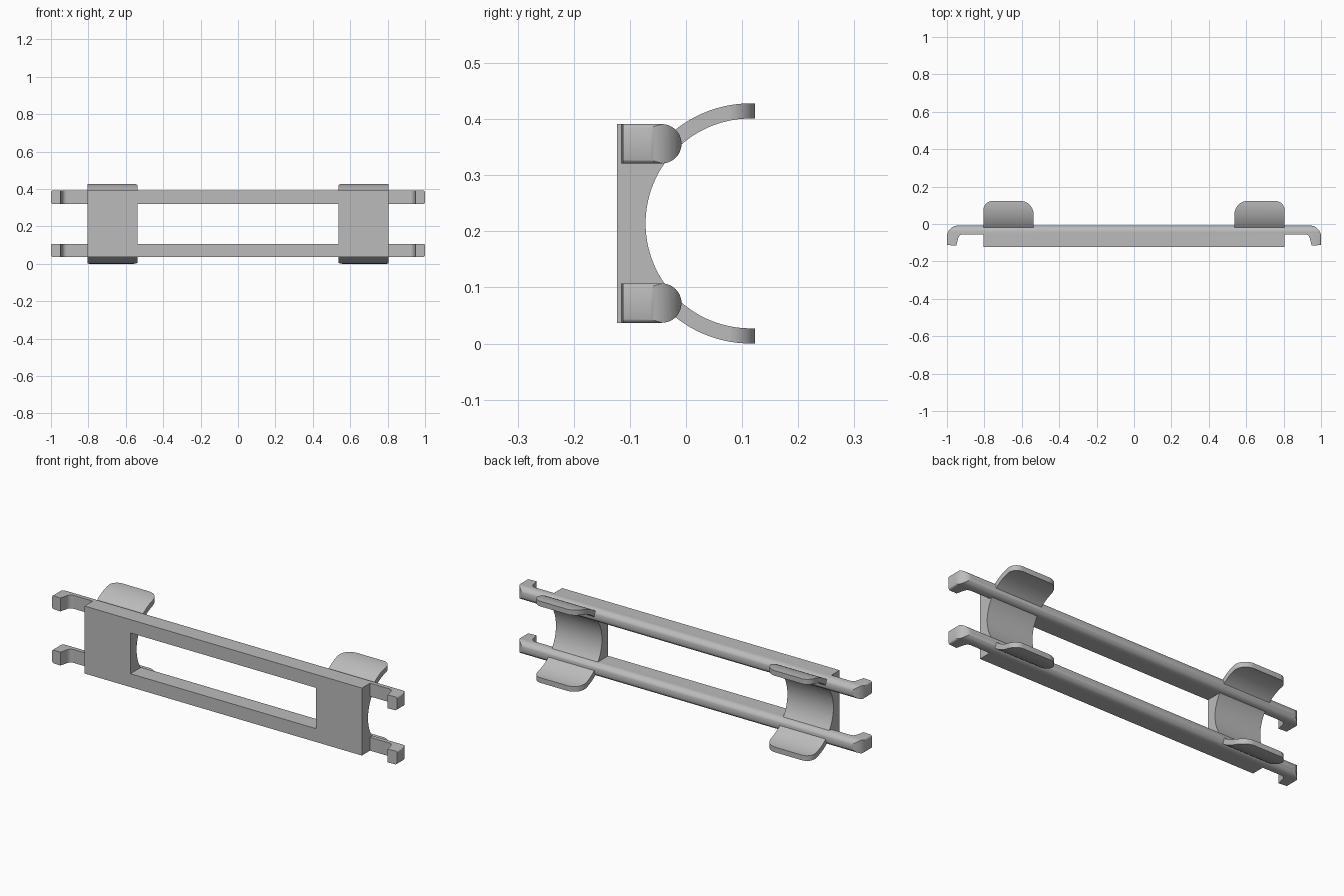
import bpy, bmesh, math
from mathutils import Vector

cube = bpy.data.objects.get("Cube")
if cube:
    bpy.data.objects.remove(cube, do_unlink=True)

grey = bpy.data.materials.new("plain grey")
grey.use_nodes = True
colour = (0.5, 0.5, 0.5, 1)
grey.diffuse_color = colour
grey.node_tree.nodes["Principled BSDF"].inputs["Base Color"].default_value = colour

MID = 0.214            # height of the clip centre line
FRONT, BACK = -0.123, -0.008
RAIL_R = 0.035         # half height of a rail
BODY = 0.805           # half length of the main frame


def arc(cx, cy, r, start, end, steps=16):
    angles = [math.radians(start + (end - start) * i / steps) for i in range(steps + 1)]
    return [(cx + r * math.cos(a), cy + r * math.sin(a)) for a in angles]


def rounded_box(u0, v0, u1, v1, radii):
    """Rectangle outline; radii run from the upper right corner anticlockwise."""
    centres = [(u1, v1, -1, -1), (u0, v1, 1, -1), (u0, v0, 1, 1), (u1, v0, -1, 1)]
    points = []
    for i, ((u, v, su, sv), r) in enumerate(zip(centres, radii)):
        if r:
            points += arc(u + su * r, v + sv * r, r, 90 * i, 90 * i + 90, 10)
        else:
            points.append((u, v))
    return points


def prism(name, outline, axis, lo, hi):
    """Extrude a flat outline along one axis."""
    place = {"x": lambda a, b: (lo, a, b),
             "y": lambda a, b: (a, lo, b),
             "z": lambda a, b: (a, b, lo)}[axis]
    bm = bmesh.new()
    face = bm.faces.new([bm.verts.new(place(a, b)) for a, b in outline])
    moved = bmesh.ops.extrude_face_region(bm, geom=[face])["geom"]
    shift = Vector([hi - lo if axis == k else 0 for k in "xyz"])
    bmesh.ops.translate(bm, vec=shift, verts=[g for g in moved if isinstance(g, bmesh.types.BMVert)])
    bmesh.ops.recalc_face_normals(bm, faces=bm.faces)
    mesh = bpy.data.meshes.new(name)
    bm.to_mesh(mesh)
    bm.free()
    mesh.materials.append(grey)
    obj = bpy.data.objects.new(name, mesh)
    bpy.context.collection.objects.link(obj)
    return obj


def intersect(obj, cutters):
    """Keep only the volume shared with every cutter, then drop the cutters."""
    for cutter in cutters:
        cutter.hide_render = True
        mod = obj.modifiers.new("shared volume", "BOOLEAN")
        mod.operation, mod.solver, mod.object = "INTERSECT", "EXACT", cutter
    bpy.context.view_layer.update()
    shape = bpy.data.meshes.new_from_object(obj.evaluated_get(bpy.context.evaluated_depsgraph_get()))
    obj.modifiers.clear()
    obj.data = shape
    for cutter in cutters:
        bpy.data.objects.remove(cutter, do_unlink=True)


def smooth(obj):
    bpy.ops.object.select_all(action="DESELECT")
    obj.select_set(True)
    bpy.context.view_layer.objects.active = obj
    bpy.ops.object.shade_smooth_by_angle(angle=math.radians(30))


# Rails: plan with a hook at each end, rounded along the back
half_plan = [(BODY, FRONT), (BODY, -0.055)]
half_plan += arc(0.915, -0.08, 0.025, 90, 10, 8)
half_plan += [(0.95, -0.116), (1.0, -0.112)]
half_plan += arc(0.94, BACK - 0.06, 0.06, 0, 90)
plan = half_plan + [(-x, y) for x, y in reversed(half_plan)]

for name, z in (("lower_rail", 0.072), ("upper_rail", 0.356)):
    rail = prism(name, plan, "z", z - 0.06, z + 0.06)
    section = [(FRONT - 0.03, z - RAIL_R)]
    section += arc(BACK - RAIL_R, z, RAIL_R, -90, 90, 24)
    section += [(FRONT - 0.03, z + RAIL_R)]
    ends = rounded_box(-1.0, z - 0.05, 1.0, z + 0.05, [0] * 4)
    ends = rounded_box(-1.001, z - RAIL_R - 0.001, 1.001, z + RAIL_R + 0.001, [0.012] * 4)
    intersect(rail, [prism("rail_section", section, "x", -1.1, 1.1),
                     prism("rail_ends", ends, "y", -0.3, 0.2)])
    smooth(rail)

# Clips: block between the rails with two curved arms reaching back
INNER, OUTER, CENTRE, TIP = 0.187, 0.214, 0.115, 0.123
start = math.degrees(math.asin((0.36 - MID) / OUTER))
top = [(FRONT, 0.321), (-0.045, 0.321)]
top += arc(CENTRE, MID, OUTER, 180 - start, 90, 20)
top += [(TIP, MID + OUTER), (TIP, MID + INNER)]
bottom = [(y, 2 * MID - z) for y, z in reversed(top)]
side = top + arc(CENTRE, MID, INNER, 90, 270, 56) + bottom

for name, sign in (("left_clip", 1), ("right_clip", -1)):
    x0, x1 = sorted((sign * 0.538, sign * BODY))
    clip = prism(name, side, "x", x0, x1)
    radii = [0.05, 0.07] if sign > 0 else [0.07, 0.05]
    outline = rounded_box(x0 - 0.0005, -0.2, x1 + 0.0005, TIP + 0.0005, radii + [0, 0])
    intersect(clip, [prism("clip_outline", outline, "z", -0.1, 0.6)])
    smooth(clip)
